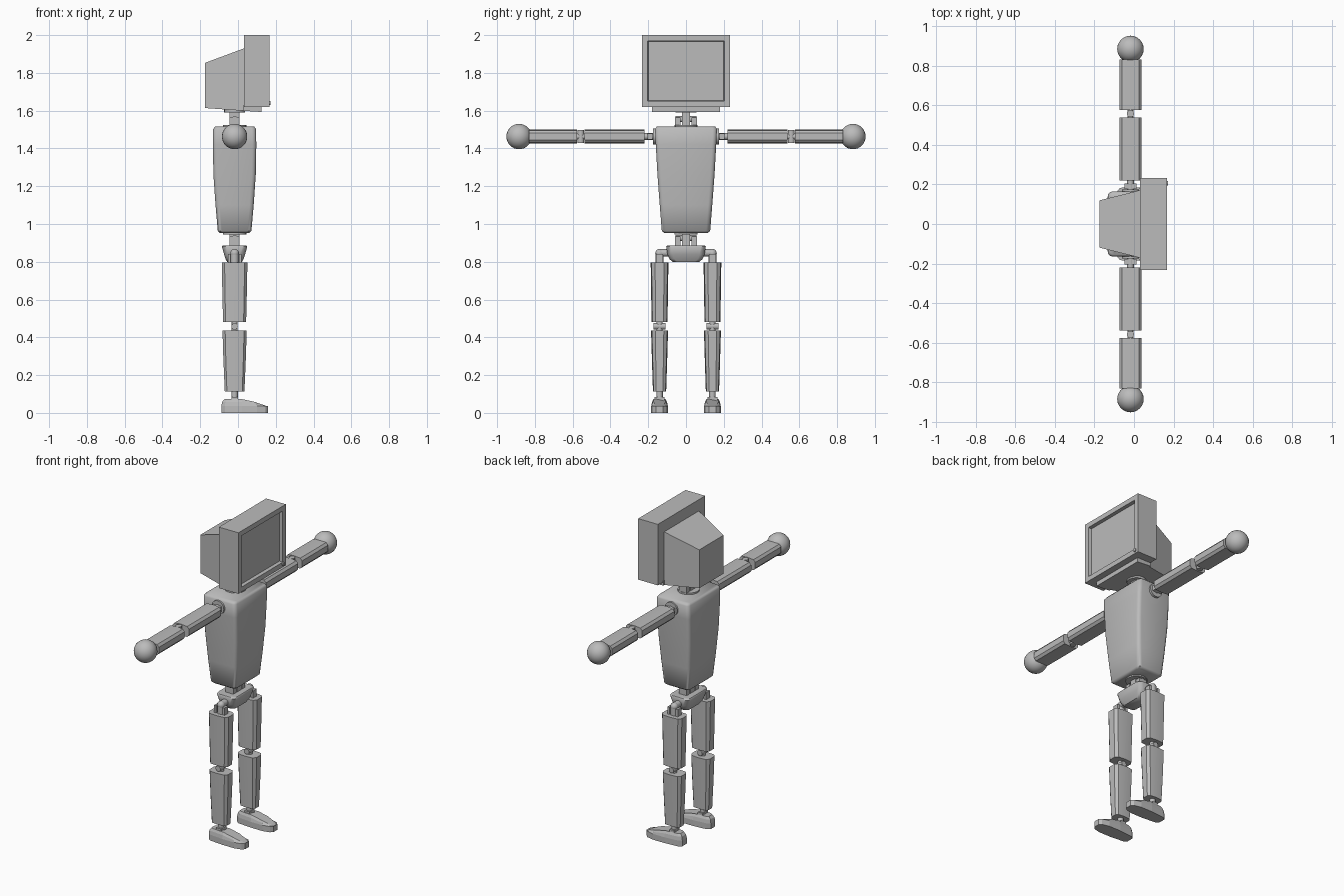
import bpy, bmesh, math
from mathutils import Vector, Matrix

if "Cube" in bpy.data.objects:
    bpy.data.objects.remove(bpy.data.objects["Cube"])

CX = -0.018  # body centre line in x
grey = bpy.data.materials.new("light grey")
grey.diffuse_color = (0.5, 0.5, 0.5, 1)
grey.use_nodes = True
grey.node_tree.nodes["Principled BSDF"].inputs["Base Color"].default_value = grey.diffuse_color


def finish(bm, name, smooth=None):
    bmesh.ops.recalc_face_normals(bm, faces=bm.faces)
    me = bpy.data.meshes.new(name)
    bm.to_mesh(me)
    bm.free()
    me.materials.append(grey)
    ob = bpy.data.objects.new(name, me)
    bpy.context.collection.objects.link(ob)
    if smooth:
        bpy.ops.object.select_all(action='DESELECT')
        ob.select_set(True)
        bpy.context.view_layer.objects.active = ob
        bpy.ops.object.shade_smooth_by_angle(angle=math.radians(smooth))
    return ob


def loft(name, rings, smooth=None):
    bm = bmesh.new()
    vs = [[bm.verts.new(p) for p in r] for r in rings]
    n = len(vs[0])
    for a, b in zip(vs, vs[1:]):
        for i in range(n):
            j = (i + 1) % n
            bm.faces.new((a[i], a[j], b[j], b[i]))
    bm.faces.new(vs[0])
    bm.faces.new(vs[-1])
    return finish(bm, name, smooth)


def box(name, x, y, z, bevel=0):
    bm = bmesh.new()
    bmesh.ops.create_cube(bm, size=1)
    for v in bm.verts:
        v.co = [(lo + hi) / 2 + c * (hi - lo) for c, (lo, hi) in zip(v.co, (x, y, z))]
    if bevel:
        bmesh.ops.bevel(bm, geom=bm.edges[:], offset=bevel, segments=2, affect='EDGES', profile=0.5)
    return finish(bm, name)


def rod(name, p, q, r, sides=16):
    p, q = Vector(p), Vector(q)
    rot = (q - p).to_track_quat('Z', 'Y').to_matrix().to_4x4()
    bm = bmesh.new()
    bmesh.ops.create_cone(bm, cap_ends=True, segments=sides, radius1=r, radius2=r,
                          depth=(q - p).length, matrix=Matrix.Translation((p + q) / 2) @ rot)
    return finish(bm, name, 40)


def ball(name, c, r, seg=24, rings=16):
    bm = bmesh.new()
    bmesh.ops.create_uvsphere(bm, u_segments=seg, v_segments=rings, radius=r,
                              matrix=Matrix.Translation(c))
    return finish(bm, name, 40)


def round_rect(hx, hy, r, steps=3):
    pts = []
    for k, (sx, sy) in enumerate(((1, 1), (-1, 1), (-1, -1), (1, -1))):
        for i in range(steps + 1):
            a = math.pi / 2 * (k + i / steps)
            pts.append((sx * (hx - r) + r * math.cos(a), sy * (hy - r) + r * math.sin(a)))
    return pts


def limb_section(a, b):
    # faceted long section with a slight ridge on the broad sides
    q = [(a, .5 * b), (.78 * a, .9 * b), (0, b)]
    half = q + [(-x, y) for x, y in reversed(q[:2])]
    return half + [(-x, -y) for x, y in half]


# torso and pelvis: rounded tapering shells
def shell(name, levels, r):
    loft(name, [[(CX + x, y, z) for x, y in round_rect(hx, hy, r)] for z, hx, hy in levels], 50)


shell("torso", [(.953, .078, .115), (.963, .089, .128), (1.1, .101, .139), (1.26, .112, .151),
                (1.42, .115, .160), (1.503, .113, .164), (1.515, .104, .155)], .022)
shell("pelvis", [(.80, .040, .072), (.815, .048, .088), (.84, .056, .098),
                 (.88, .067, .105), (.886, .063, .101)], .026)

# neck and waist hinges
for name, z0, z1, low in (("neck", 1.50, 1.62, 1.565), ("waist", .87, .97, .935)):
    box(name + "_tongue", (CX - .027, CX + .027), (-.022, .022), (z0, z1))
    for s in (-1, 1):
        box(name + "_fork", (CX - .027, CX + .027), sorted((s * .028, s * .058)), (z0, low))
    rod(name + "_pin", (CX, -.056, low - .01), (CX, .056, low - .01), .016)
rod("neck_collar", (CX, 0, 1.50), (CX, 0, 1.525), .062, 24)
rod("neck_cap", (CX, 0, 1.59), (CX, 0, 1.61), .055, 24)
rod("waist_collar", (CX, 0, .945), (CX, 0, .96), .062, 24)

# monitor head: front case with recessed screen
bm = bmesh.new()
bmesh.ops.create_cube(bm, size=1)
for v in bm.verts:
    v.co = (.0985 + v.co.x * .135, v.co.y * .466, 1.81 + v.co.z * .38)
bm.normal_update()
face = [f for f in bm.faces if f.normal.x > .9]
bmesh.ops.inset_region(bm, faces=face, thickness=.043)
bmesh.ops.inset_region(bm, faces=face, thickness=.005, depth=-.02)
finish(bm, "monitor_case")

# tapered back housing, foot plate and button
loft("monitor_back", [[(x, -w, lo), (x, w, lo), (x, w, hi), (x, -w, hi)]
                      for x, w, lo, hi in ((-.175, .119, 1.614, 1.853), (.035, .172, 1.599, 1.931))])
loft("monitor_base", [[(x, -.18, lo), (x, .18, lo), (x, .18, 1.63), (x, -.18, 1.63)]
                      for x, lo in ((.03, 1.599), (.125, 1.593))])
rod("power_button", (.16, .206, 1.64), (.172, .206, 1.64), .011)

# arms and legs, mirrored left and right
AZ = 1.463
for s, side in ((-1, "right"), (1, "left")):
    def arm(name, y0, y1, a, b):
        loft(side + name, [[(CX + u, s * y, AZ + v) for u, v in limb_section(a, b)]
                           for y in (y0, y1)], 20)

    rod(side + "_shoulder_collar", (CX, s * .14, AZ), (CX, s * .174, AZ), .042, 24)
    rod(side + "_shoulder_rod", (CX, s * .16, AZ), (CX, s * .24, AZ), .018)
    box(side + "_shoulder_fork", (CX - .03, CX + .03), sorted((s * .178, s * .205)), (AZ - .016, AZ + .016))
    arm("_upper_arm", .220, .537, .056, .036)
    rod(side + "_elbow_pin", (CX, s * .557, AZ - .034), (CX, s * .557, AZ + .034), .018)
    rod(side + "_elbow_rod", (CX, s * .52, AZ), (CX, s * .60, AZ), .016)
    arm("_forearm", .577, .832, .055, .036)
    ball(side + "_hand", (CX, s * .884, AZ), .067)

    LY = s * .140

    def leg(name, levels):
        loft(side + name, [[(CX + u, LY + v, z) for u, v in limb_section(a, b)]
                           for z, a, b in levels], 20)

    # hip elbow joint
    rod(side + "_hip_rod", (CX, s * .08, .847), (CX, LY, .847), .020)
    ball(side + "_hip_joint", (CX, LY, .845), .023, 16, 10)
    rod(side + "_hip_post", (CX, LY, .845), (CX, LY, .78), .022)
    for d in (-1, 1):
        box(side + "_hip_fork", sorted((CX + d * .022, CX + d * .036)), (LY - .018, LY + .018), (.78, .84))
    leg("_thigh", [(.482, .061, .042), (.60, .064, .044), (.795, .068, .047)])
    rod(side + "_knee_pin", (CX, LY - .031, .458), (CX, LY + .031, .458), .017)
    rod(side + "_knee_rod", (CX, LY, .42), (CX, LY, .50), .016)
    leg("_shin", [(.112, .052, .035), (.30, .060, .041), (.435, .064, .045)])
    rod(side + "_ankle_rod", (CX, LY, .05), (CX, LY, .13), .017)
    box(side + "_ankle_fork", (CX - .017, CX + .017), (LY - .026, LY + .026), (.055, .085))

    # foot: shoe outline narrowing to a sloping top
    out = [(-.088, .022), (-.07, .036), (.02, .044), (.10, .044), (.145, .034), (.160, .018)]
    out = out + [(x, -w) for x, w in reversed(out)]
    slope = lambda x: min(1, (.30 - x) / .25)
    loft(side + "_foot", [[(.02 + (x - .02) * k, LY + w * kw, z * (slope(x) if z > .04 else 1)) for x, w in out]
                          for z, k, kw in ((0, 1, 1), (.036, 1, 1), (.058, .96, .9), (.073, .85, .72))])
